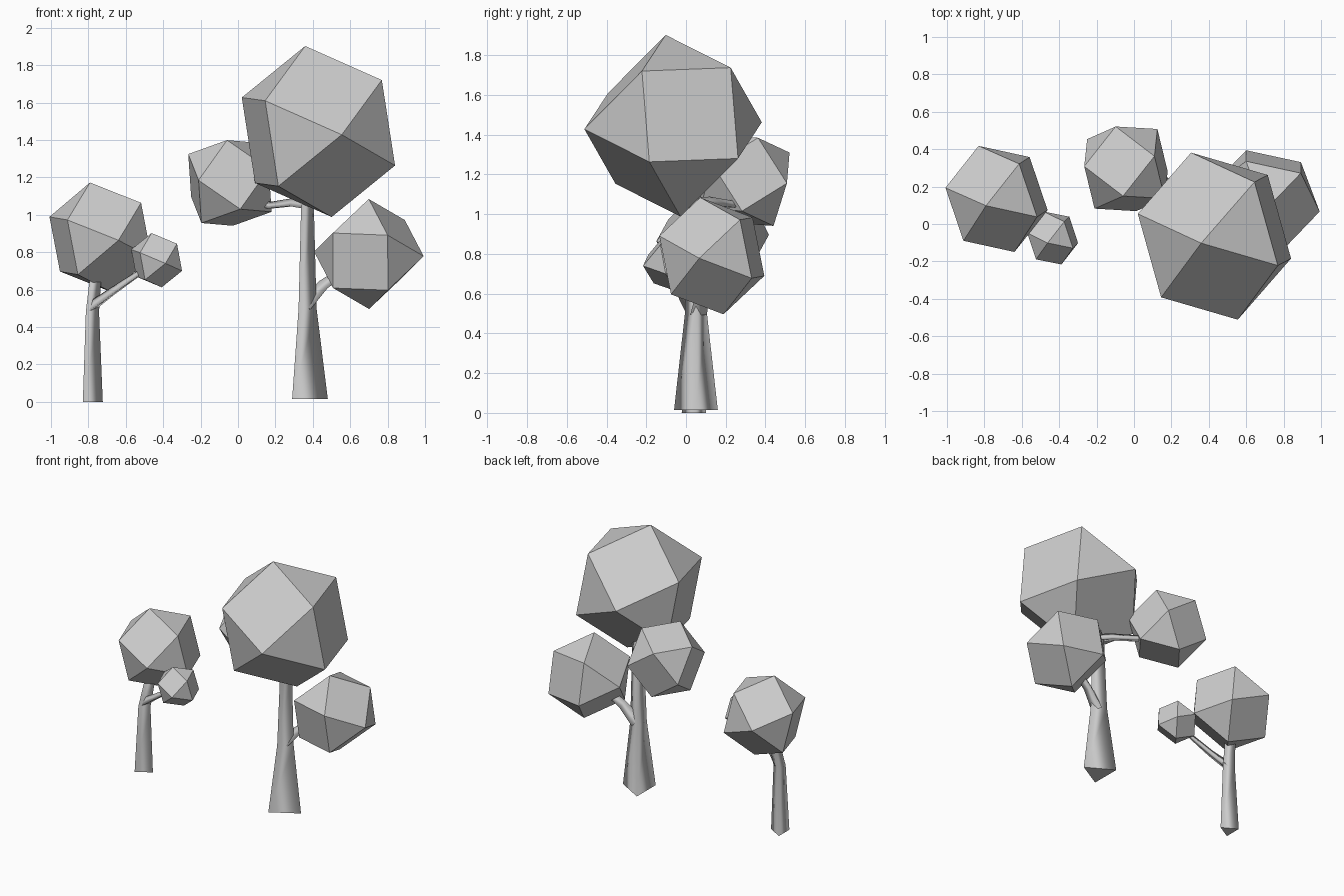
import bpy, bmesh
from math import radians, cos, sin
from mathutils import Vector

if "Cube" in bpy.data.objects:
    bpy.data.objects.remove(bpy.data.objects["Cube"])


def finish(bm, name, smooth=False):
    bmesh.ops.recalc_face_normals(bm, faces=bm.faces)
    me = bpy.data.meshes.new(name)
    bm.to_mesh(me)
    bm.free()
    for p in me.polygons:
        p.use_smooth = smooth and len(p.vertices) == 4
    ob = bpy.data.objects.new(name, me)
    bpy.context.collection.objects.link(ob)
    return ob


def foliage(name, centre, size, axis_a, axis_b):
    """Cuboctahedron; axis_a and axis_b point at two of its square faces."""
    a = Vector(axis_a).normalized()
    b = Vector(axis_b)
    b = (b - a * b.dot(a)).normalized()
    axes = [a * size, b * size, a.cross(b) * size]
    bm = bmesh.new()
    for i, j in ((0, 1), (0, 2), (1, 2)):
        for s in (1, -1):
            for t in (1, -1):
                bm.verts.new(Vector(centre) + axes[i] * s + axes[j] * t)
    bmesh.ops.convex_hull(bm, input=bm.verts)
    bmesh.ops.dissolve_limit(bm, angle_limit=radians(2), verts=bm.verts, edges=bm.edges)
    finish(bm, name)


def limb(name, path, flat=False):
    """Tapered three-sided tube through (x, y, z, radius) points."""
    bm = bmesh.new()
    pts = [Vector(p[:3]) for p in path]
    rings = []
    for k, p in enumerate(path):
        d = (pts[min(k + 1, len(pts) - 1)] - pts[max(k - 1, 0)]).normalized()
        if flat:
            u, v = Vector((1, 0, 0)), Vector((0, 1, 0))
        else:
            u = (Vector((0, 0, 1)) - d * d.z).normalized()
            v = d.cross(u)
        rings.append([bm.verts.new(pts[k] + (u * cos(t) + v * sin(t)) * p[3])
                      for t in (radians(120 * i) for i in range(3))])
    for r, q in zip(rings, rings[1:]):
        for i in range(3):
            j = (i + 1) % 3
            bm.faces.new((r[i], r[j], q[j], q[i]))
    bm.faces.new(rings[0])
    bm.faces.new(rings[-1])
    finish(bm, name, smooth=True)


# Large tree: trunk and two branches
limb("large_trunk", [(.353, .05, .015, .127), (.356, .05, .5, .064),
                     (.36, .05, 1.03, .046), (.38, .02, 1.18, .04)], flat=True)
limb("large_right_branch", [(.36, .06, .51, .05), (.46, .08, .62, .036), (.60, .11, .72, .026)])
limb("large_left_branch", [(.37, .05, 1.05, .034), (.29, .12, 1.06, .028),
                           (.17, .23, 1.045, .024), (.03, .28, 1.09, .02)])

# Large tree: foliage
foliage("large_crown", (.43, -.065, 1.445), .328, (.027, -.242, .22), (-.313, -.08, -.06))
foliage("large_right_foliage", (.70, .13, .79), .212, (-.045, -.2, -.04), (-.145, 0, .15))
foliage("large_left_foliage", (-.043, .295, 1.17), .192, (-.02, .188, -.045), (.035, -.04, -.183))

# Small tree: trunk and branch
limb("small_trunk", [(-.794, .04, 0, .071), (-.79, .04, .48, .047),
                     (-.775, .07, .63, .042), (-.755, .1, .75, .036)], flat=True)
limb("small_branch", [(-.79, .04, .50, .034), (-.68, -.01, .58, .026), (-.47, -.07, .725, .016)])

# Small tree: foliage
foliage("small_crown", (-.735, .134, .88), .212, (.02, -.16, .138), (-.195, -.07, -.04))
foliage("small_side_foliage", (-.435, -.075, .757), .106, (.01, -.084, .064), (-.099, -.03, -.024))
